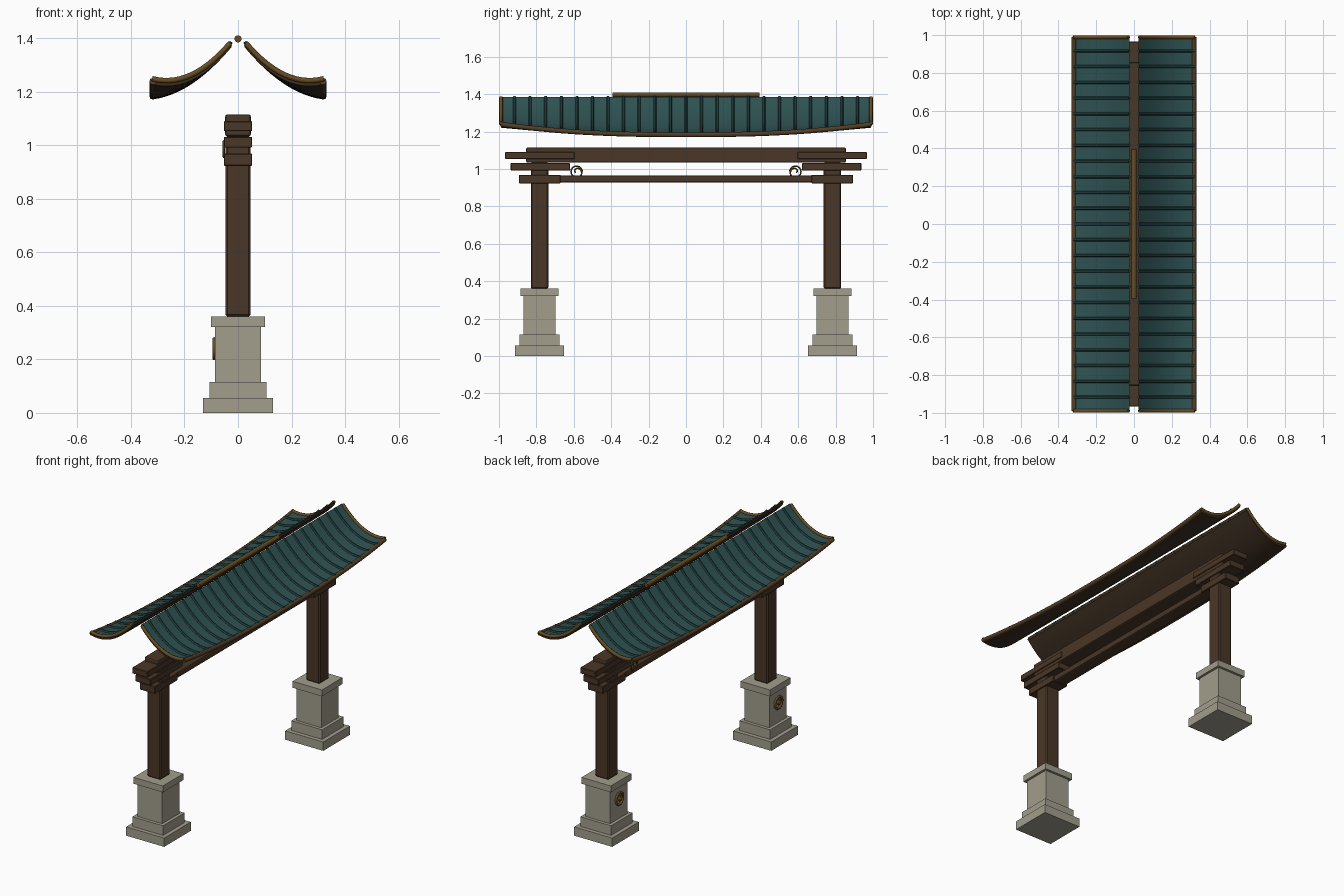
import bpy, bmesh, math
from mathutils import Vector

if "Cube" in bpy.data.objects:
    bpy.data.objects.remove(bpy.data.objects["Cube"])


def material(name, rgb):
    m = bpy.data.materials.new(name)
    m.diffuse_color = (*rgb, 1)
    m.use_nodes = True
    m.node_tree.nodes["Principled BSDF"].inputs["Base Color"].default_value = m.diffuse_color
    return m


STONE = material("pale stone", (0.36, 0.34, 0.265))
WOOD = material("brown wood", (0.068, 0.038, 0.020))
DARK = material("dark wood", (0.046, 0.028, 0.016))
TEAL = material("teal tile", (0.028, 0.085, 0.085))
RIB = material("dark teal rib", (0.020, 0.062, 0.064))
GOLD = material("old gold", (0.135, 0.075, 0.017))
EAVE = material("bronze eave", (0.085, 0.048, 0.018))


def box(name, half_x, y0, y1, z0, z1, mat, bevel=0.0, segments=2):
    """Box centred on x = 0, with optional rounded edges."""
    bm = bmesh.new()
    bmesh.ops.create_cube(bm, size=1)
    for v in bm.verts:
        v.co = Vector((v.co.x * 2 * half_x,
                       (y0 + y1) / 2 + v.co.y * (y1 - y0),
                       (z0 + z1) / 2 + v.co.z * (z1 - z0)))
    if bevel:
        bmesh.ops.bevel(bm, geom=bm.edges[:], offset=bevel, segments=segments,
                        profile=0.5, affect='EDGES')
    me = bpy.data.meshes.new(name)
    bm.to_mesh(me)
    bm.free()
    ob = bpy.data.objects.new(name, me)
    bpy.context.collection.objects.link(ob)
    me.materials.append(mat)
    return ob


def tube(name, paths, radius, mat, resolution=2):
    """One mesh made of round tubes that follow the given point lists."""
    cu = bpy.data.curves.new(name, 'CURVE')
    cu.dimensions = '3D'
    cu.bevel_depth = radius
    cu.bevel_resolution = resolution
    cu.use_fill_caps = True
    for pts in paths:
        sp = cu.splines.new('POLY')
        sp.points.add(len(pts) - 1)
        for p, co in zip(sp.points, pts):
            p.co = (*co, 1)
    cu.materials.append(mat)
    ob = bpy.data.objects.new(name, cu)
    bpy.context.collection.objects.link(ob)
    bpy.ops.object.select_all(action='DESELECT')
    ob.select_set(True)
    bpy.context.view_layer.objects.active = ob
    bpy.ops.object.convert(target='MESH')
    bpy.ops.object.shade_smooth_by_angle(angle=math.radians(50))
    return bpy.context.object


# Pedestals, posts and bracket blocks, one set at each end
POST_Y = 0.783
for side, label in ((-1, "front"), (1, "back")):
    c = side * POST_Y
    for part, h, z0, z1 in (("base", 0.131, 0, 0.055), ("step", 0.106, 0.055, 0.115),
                            ("shaft", 0.086, 0.115, 0.32), ("cap", 0.101, 0.32, 0.36)):
        box(f"{label}_pedestal_{part}", h, c - h, c + h, z0, z1, STONE)
    box(f"{label}_post", 0.047, c - 0.047, c + 0.047, 0.36, 1.035, WOOD, 0.007, 1)
    for part, h, a, b, z0, z1 in (("lower_block", 0.053, 0.67, 0.893, 0.923, 0.968),
                                  ("middle_bracket", 0.053, 0.62, 0.937, 0.991, 1.031),
                                  ("upper_bracket", 0.053, 0.595, 0.967, 1.052, 1.09)):
        y0, y1 = sorted((side * a, side * b))
        box(f"{label}_{part}", h, y0, y1, z0, z1, WOOD, 0.003, 1)

# Cross beams
box("lower_beam", 0.042, -0.68, 0.68, 0.927, 0.965, WOOD, 0.008)
box("main_beam", 0.048, -0.855, 0.855, 1.033, 1.115, WOOD, 0.008)


# Spiral ornaments on the -x side
def spiral(x, y, z, radius, turns, flip):
    n = 48
    pts = []
    for i in range(n + 1):
        t = i / n
        a = turns * 2 * math.pi * t
        r = radius * (1 if a < 2 * math.pi * 0.9 else
                      1 - 0.85 * (a / (2 * math.pi) - 0.9) / (turns - 0.9))
        pts.append((x, y + flip * r * math.cos(a), z + r * math.sin(a)))
    return pts


tube("pedestal_spirals", [spiral(-0.089, s * POST_Y, 0.24, 0.036, 1.9, 1)
                          for s in (-1, 1)], 0.007, GOLD)
tube("beam_spirals", [spiral(-0.053, s * 0.585, 0.985, 0.030, 1.6, -s)
                      for s in (-1, 1)], 0.004, GOLD)


# Curved roof: slope sags outward and the eave lifts toward both ends
X0, X1, END = 0.025, 0.32, 0.99


def roof_z(x, y):
    s = (x - X0) / 0.3
    return 1.385 - 0.358 * s + 0.163 * s * s + 0.06 * s * s * abs(y) ** 2.5


def slope_path(side, y, dz, n=12, start=X0, end=X1):
    xs = [start + (end - start) * i / n for i in range(n + 1)]
    return [(side * x, y, roof_z(x, y) + dz) for x in xs]


def roof_panel(name, side, nx=12, ny=32, thick=0.02):
    bm = bmesh.new()
    layers = []
    for dz in (0, -thick):
        rows = []
        for j in range(ny + 1):
            y = -END + 2 * END * j / ny
            rows.append([bm.verts.new(p) for p in slope_path(side, y, dz, nx)])
        layers.append(rows)
    for k, rows in enumerate(layers):
        for j in range(ny):
            for i in range(nx):
                f = bm.faces.new((rows[j][i], rows[j][i + 1],
                                  rows[j + 1][i + 1], rows[j + 1][i]))
                f.material_index = k
    top, low = layers
    for j in range(ny):
        for i in (0, nx):
            f = bm.faces.new((top[j][i], top[j + 1][i], low[j + 1][i], low[j][i]))
            f.material_index = 1
    for i in range(nx):
        for j in (0, ny):
            f = bm.faces.new((top[j][i], top[j][i + 1], low[j][i + 1], low[j][i]))
            f.material_index = 1
    bmesh.ops.recalc_face_normals(bm, faces=bm.faces[:])
    me = bpy.data.meshes.new(name)
    bm.to_mesh(me)
    bm.free()
    me.materials.append(TEAL)
    me.materials.append(DARK)
    ob = bpy.data.objects.new(name, me)
    bpy.context.collection.objects.link(ob)
    bpy.ops.object.select_all(action='DESELECT')
    ob.select_set(True)
    bpy.context.view_layer.objects.active = ob
    bpy.ops.object.shade_smooth_by_angle(angle=math.radians(40))


for side, label in ((-1, "left"), (1, "right")):
    roof_panel(f"{label}_roof_panel", side)
    # Tile ribs running down the slope
    tube(f"{label}_roof_ribs",
         [slope_path(side, k / 12, 0.001, 10) for k in range(-11, 12)], 0.008, RIB, 1)
    # Eave rail and gold end trims
    ys = [-END + 2 * END * j / 32 for j in range(33)]
    tube(f"{label}_eave_rail",
         [[(side * 0.318, y, roof_z(0.318, y) - 0.008) for y in ys]], 0.013, EAVE)
    tube(f"{label}_end_trims",
         [slope_path(side, s * 0.989, 0.001, 14, X0 + 0.004, 0.321) for s in (-1, 1)],
         0.010, GOLD)

# Ridge pole
tube("ridge_pole", [[(0, -0.394, 1.397), (0, 0.394, 1.397)]], 0.0135, GOLD, 3)
